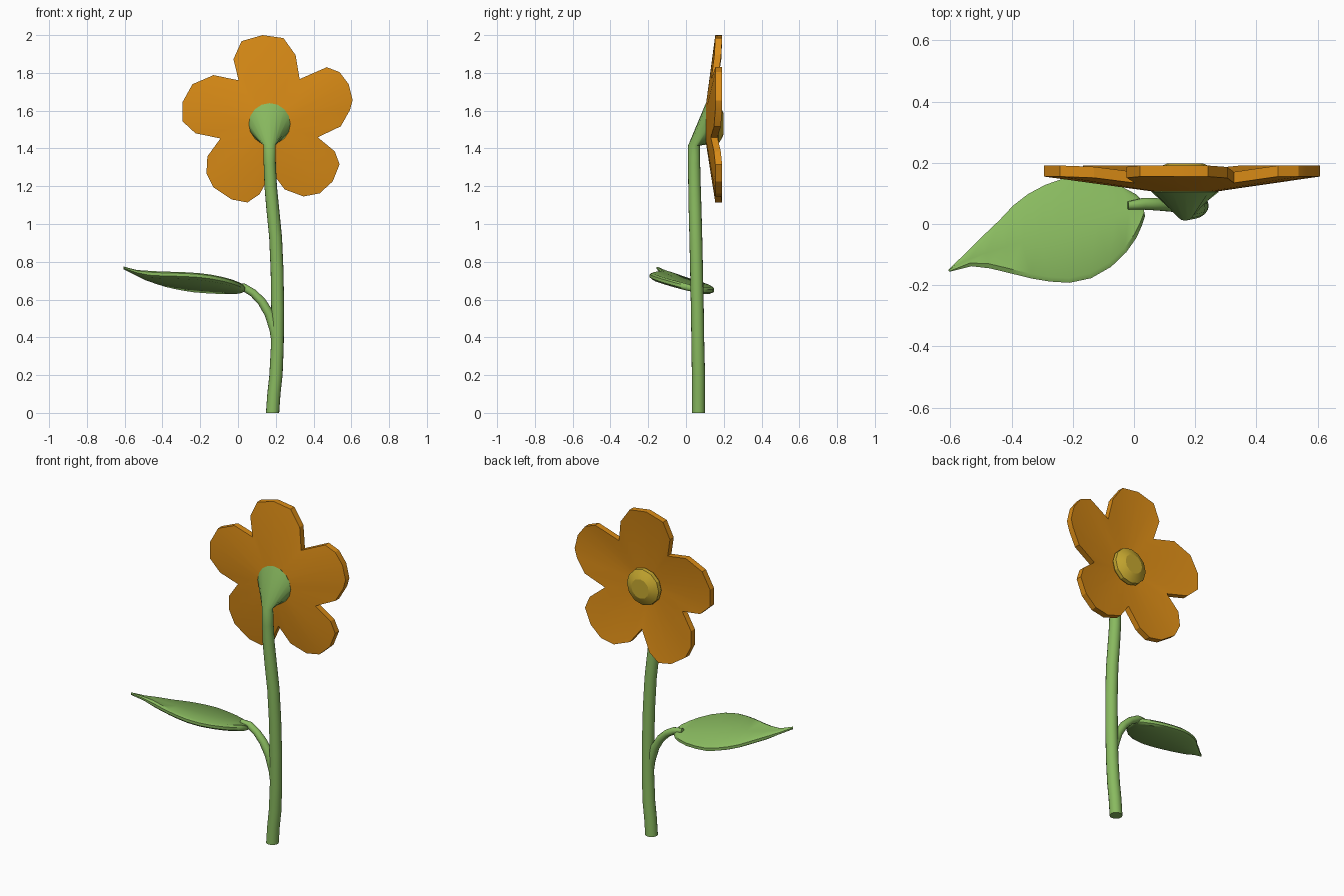
import bpy, bmesh, math
from mathutils import Vector

if "Cube" in bpy.data.objects:
    bpy.data.objects.remove(bpy.data.objects["Cube"])


def material(name, rgb):
    m = bpy.data.materials.new(name)
    m.diffuse_color = (*rgb, 1)
    m.use_nodes = True
    m.node_tree.nodes["Principled BSDF"].inputs["Base Color"].default_value = m.diffuse_color
    return m


GREEN = material("leaf green", (0.25, 0.49, 0.115))
ORANGE = material("petal orange", (0.70, 0.26, 0.008))
YELLOW = material("centre yellow", (0.58, 0.40, 0.03))
CX, CZ = 0.167, 1.53          # flower centre seen from the front


def loft(name, rings, mat, angle=35):
    """Skin a list of equal-sized rings and cap both ends."""
    bm = bmesh.new()
    rows = [[bm.verts.new(p) for p in r] for r in rings]
    n = len(rows[0])
    for a, b in zip(rows, rows[1:]):
        for i in range(n):
            j = (i + 1) % n
            bm.faces.new((a[i], a[j], b[j], b[i]))
    bm.faces.new(rows[0])
    bm.faces.new(rows[-1])
    bmesh.ops.recalc_face_normals(bm, faces=bm.faces)
    me = bpy.data.meshes.new(name)
    bm.to_mesh(me)
    bm.free()
    ob = bpy.data.objects.new(name, me)
    bpy.context.collection.objects.link(ob)
    me.materials.append(mat)
    bpy.ops.object.select_all(action='DESELECT')
    ob.select_set(True)
    bpy.context.view_layer.objects.active = ob
    bpy.ops.object.shade_smooth_by_angle(angle=math.radians(angle))
    return ob


def turn(n):
    return [(math.cos(2 * math.pi * i / n), math.sin(2 * math.pi * i / n)) for i in range(n)]


# Stem: horizontal rings, the last one flares into the upright calyx disc
path = [(0.183, 0.066, 0, .035), (0.190, 0.066, 0.1, .035), (0.201, 0.066, 0.2, .035),
        (0.208, 0.063, 0.35, .034), (0.210, 0.060, 0.55, .034), (0.207, 0.056, 0.75, .034),
        (0.199, 0.052, 0.93, .034), (0.184, 0.048, 1.08, .034), (0.173, 0.045, 1.2, .033),
        (0.168, 0.043, 1.32, .032), (CX, 0.042, 1.415, .031)]
rings = [[(x + r * c, y - r * s, z) for c, s in turn(16)] for x, y, z, r in path]
rings.append([(CX + .11 * c, 0.105, CZ + .11 * s) for c, s in turn(16)])
rings.append([(CX + .10 * c, 0.125, CZ + .10 * s) for c, s in turn(16)])
loft("stem", rings, GREEN, 50)

# Leaf stalk: curved tapering tube
pts = [(0.205, 0.060, 0.36, .026), (0.193, 0.060, 0.44, .026), (0.165, 0.060, 0.525, .025),
       (0.125, 0.062, 0.59, .023), (0.08, 0.064, 0.635, .021), (0.03, 0.066, 0.665, .020),
       (-0.02, 0.060, 0.675, .014)]
rings = []
for i, (x, y, z, r) in enumerate(pts):
    a, b = pts[max(i - 1, 0)], pts[min(i + 1, len(pts) - 1)]
    d = Vector((b[0] - a[0], 0, b[2] - a[2])).normalized()
    side = Vector((d.z, 0, -d.x))
    rings.append([Vector((x, y, z)) + side * (r * c) + Vector((0, r * s, 0)) for c, s in turn(10)])
loft("leaf_stalk", rings, GREEN, 50)

# Leaf: matching points on the back and front edges, from base to tip
edges = [((.026, .078), (.036, .026)), ((.005, .098), (.026, -.005)),
         ((-.04, .122), (.008, -.045)), ((-.10, .140), (-.025, -.092)),
         ((-.17, .148), (-.075, -.140)), ((-.235, .147), (-.14, -.177)),
         ((-.29, .128), (-.21, -.192)), ((-.346, .098), (-.275, -.188)),
         ((-.395, .060), (-.335, -.178)), ((-.44, .012), (-.40, -.162)),
         ((-.50, -.045), (-.47, -.145)), ((-.55, -.095), (-.53, -.138)),
         ((-.607, -.150), (-.603, -.156))]


def leaf_z(x, y):
    return 0.668 - 0.074 * x - 0.22 * y + 0.5 * max(0, -x - 0.4) ** 2


rings = []
for (ax, ay), (bx, by) in edges:
    width = math.hypot(ax - bx, ay - by)
    h = min(0.018, 0.006 + width * 0.12)
    m = min(0.25, 0.016 / width)
    ring = []
    for t, k in ((0, .45), (m, 1), (.5, .75), (1 - m, 1), (1, .45),
                 (1, -.45), (1 - m, -1), (.5, -1), (m, -1), (0, -.45)):
        x, y = ax + (bx - ax) * t, ay + (by - ay) * t
        ring.append((x, y, leaf_z(x, y) + h * k))
    rings.append(ring)
loft("leaf", rings, GREEN, 40)

# Petals: one five-lobed shallow dish (outline as x, z)
outline = [(-.024, 1.873), (.019, 1.968), (.130, 2.0), (.241, 1.984), (.305, 1.894), (.326, 1.767),
           (.470, 1.830), (.538, 1.804), (.586, 1.740), (.607, 1.655), (.592, 1.602), (.544, 1.517),
           (.422, 1.459), (.512, 1.385), (.538, 1.316), (.501, 1.225), (.432, 1.162), (.347, 1.146),
           (.247, 1.183), (.178, 1.275), (.114, 1.157), (.050, 1.114), (-.034, 1.130),
           (-.130, 1.194), (-.167, 1.268), (-.162, 1.358), (-.093, 1.453), (-.225, 1.480),
           (-.294, 1.544), (-.294, 1.645), (-.241, 1.740), (-.130, 1.788), (.003, 1.761)]
outer, inner = [], []
for x, z in outline:
    d = Vector((x - CX, 0, z - CZ))
    r = d.length
    outer.append((x, 0.104 + 0.051 * min(1, (r - .09) / .33), z))
    inner.append((CX + d.x / r * .09, 0.104, CZ + d.z / r * .09))
thick = 0.036
front_outer = [(x, y + thick, z) for x, y, z in outer]
front_inner = [(x, y + thick, z) for x, y, z in inner]
loft("petals", [inner, outer, front_outer, front_inner], ORANGE, 25)

# Flower centre: bevelled button on the open side
profile = [(.09, .125), (.108, .150), (.106, .172), (.078, .189), (.058, .198)]
loft("flower_centre", [[(CX + r * c, y, CZ + r * s) for c, s in turn(12)] for r, y in profile],
     YELLOW, 20)
